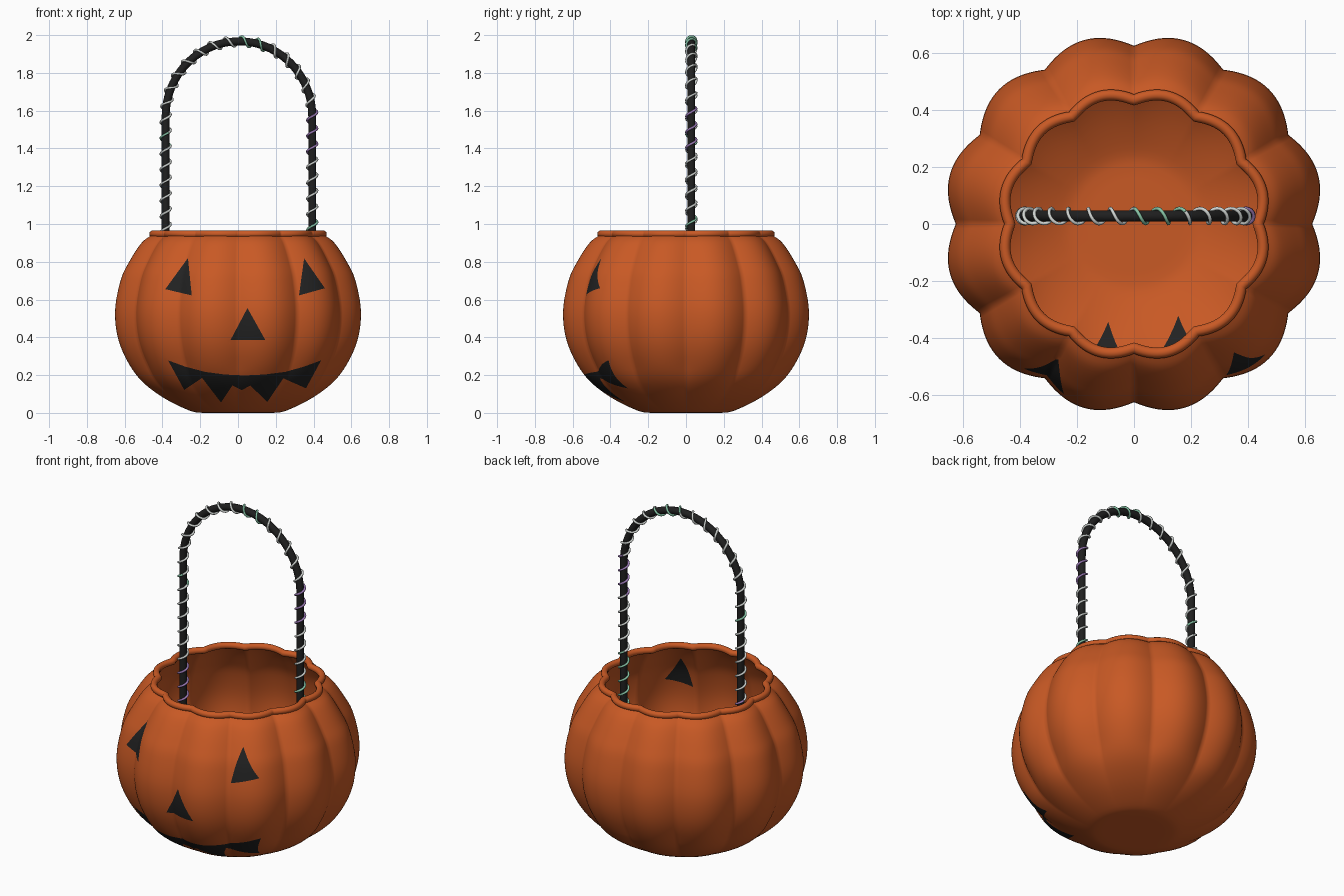
import bpy, bmesh, math
from mathutils import Vector

if "Cube" in bpy.data.objects:
    bpy.data.objects.remove(bpy.data.objects["Cube"])


def material(name, rgb):
    m = bpy.data.materials.new(name)
    m.diffuse_color = (*rgb, 1)
    m.use_nodes = True
    m.node_tree.nodes["Principled BSDF"].inputs["Base Color"].default_value = m.diffuse_color
    return m


ORANGE = material("pumpkin orange", (0.58, 0.10, 0.018))
BLACK = material("face black", (0.016, 0.016, 0.016))
DARK = material("handle black", (0.014, 0.014, 0.014))
SILVER = material("silver wire", (0.62, 0.65, 0.63))
GREEN = material("mint wire", (0.24, 0.55, 0.38))
PURPLE = material("lilac wire", (0.34, 0.20, 0.48))

LOBES = 12


def bump(a):
    """0 in a groove, 1 on top of a lobe."""
    return abs(math.sin(a * LOBES / 2))


def smooth_path(pts, steps):
    """Catmull-Rom curve through 2D points."""
    p = [Vector(q) for q in pts]
    p = [2 * p[0] - p[1]] + p + [2 * p[-1] - p[-2]]
    out = []
    for i in range(1, len(p) - 2):
        a, b, c, d = p[i - 1:i + 3]
        for k in range(steps):
            t = k / steps
            out.append(0.5 * (2 * b + (c - a) * t + (2 * a - 5 * b + 4 * c - d) * t * t
                              + (3 * b - a - 3 * c + d) * t ** 3))
    return out + [p[-2]]


# Pumpkin bowl: lobed open shell
profile = [(0.10, 0), (0.18, 0), (0.262, 0.014), (0.42, 0.092), (0.55, 0.2), (0.64, 0.36),
           (0.667, 0.53), (0.637, 0.7), (0.59, 0.8), (0.523, 0.9), (0.463, 0.945)]
SEG = 240
bm = bmesh.new()
rings = []
for r, z in smooth_path(profile, 5):
    z = max(z, 0)
    depth = 0.065 * min(1, z / 0.25)
    ring = []
    for i in range(SEG):
        a = 2 * math.pi * i / SEG
        rr = r * (1 - depth * (1 - bump(a)))
        ring.append(bm.verts.new((rr * math.cos(a), rr * math.sin(a), z)))
    rings.append(ring)
bm.faces.new(rings[0][::-1])
for lo, hi in zip(rings, rings[1:]):
    for i in range(SEG):
        j = (i + 1) % SEG
        bm.faces.new((lo[i], lo[j], hi[j], hi[i]))

# Painted face: outlines in front view (x, z), cut into the shell
outlines = [
    [(-0.265, 0.82), (-0.385, 0.655), (-0.245, 0.622)],
    [(0.35, 0.818), (0.46, 0.66), (0.323, 0.622)],
    [(0.05, 0.555), (-0.04, 0.385), (0.145, 0.385)],
    [(-0.37, 0.278), (-0.28, 0.245), (-0.175, 0.217), (-0.07, 0.203), (0.035, 0.198),
     (0.14, 0.203), (0.25, 0.217), (0.35, 0.245), (0.44, 0.278), (0.36, 0.13),
     (0.24, 0.183), (0.155, 0.058), (0.065, 0.145), (0.02, 0.12), (-0.03, 0.145),
     (-0.09, 0.055), (-0.19, 0.185), (-0.285, 0.122)],
]


def inside(x, z, poly):
    hit = False
    for (x1, z1), (x2, z2) in zip(poly, poly[1:] + poly[:1]):
        if (z1 > z) != (z2 > z) and x < x1 + (z - z1) * (x2 - x1) / (z2 - z1):
            hit = not hit
    return hit


for poly in outlines:
    for (x1, z1), (x2, z2) in zip(poly, poly[1:] + poly[:1]):
        faces = []
        for f in bm.faces:
            if f.calc_center_median().y > -0.1 or len(f.verts) > 50:
                continue
            xs = [v.co.x for v in f.verts]
            zs = [v.co.z for v in f.verts]
            if (max(xs) >= min(x1, x2) and min(xs) <= max(x1, x2)
                    and max(zs) >= min(z1, z2) and min(zs) <= max(z1, z2)):
                faces.append(f)
        geom = set(faces)
        for f in faces:
            geom.update(f.edges)
            geom.update(f.verts)
        bmesh.ops.bisect_plane(bm, geom=list(geom), dist=1e-5, plane_co=(x1, 0, z1),
                               plane_no=Vector((z2 - z1, 0, x1 - x2)).normalized())

for f in bm.faces:
    f.smooth = True
    c = f.calc_center_median()
    if c.y < -0.1 and any(inside(c.x, c.z, p) for p in outlines):
        f.material_index = 1
mesh = bpy.data.meshes.new("pumpkin_bowl")
bm.to_mesh(mesh)
bm.free()
mesh.materials.append(ORANGE)
mesh.materials.append(BLACK)
bpy.context.collection.objects.link(bpy.data.objects.new("pumpkin_bowl", mesh))


def tube(name, runs, radius, mats, cyclic=False, res=2):
    """Round tube along runs of (points, material index)."""
    cu = bpy.data.curves.new(name, 'CURVE')
    cu.dimensions = '3D'
    cu.bevel_depth = radius
    cu.bevel_resolution = res
    cu.use_fill_caps = not cyclic
    for m in mats:
        cu.materials.append(m)
    for pts, mi in runs:
        s = cu.splines.new('POLY')
        s.points.add(len(pts) - 1)
        for q, p in zip(s.points, pts):
            q.co = (*p, 1)
        s.use_cyclic_u = cyclic
        s.material_index = mi
        s.use_smooth = True
    ob = bpy.data.objects.new(name, cu)
    bpy.context.collection.objects.link(ob)
    bpy.ops.object.select_all(action='DESELECT')
    ob.select_set(True)
    bpy.context.view_layer.objects.active = ob
    bpy.ops.object.convert(target='MESH')


# Rolled rim
rim = []
for i in range(SEG):
    a = 2 * math.pi * i / SEG
    r = 0.434 + 0.028 * bump(a)
    rim.append((r * math.cos(a), r * math.sin(a), 0.947))
tube("rim", [(rim, 0)], 0.019, [ORANGE], cyclic=True, res=3)

# Handle: two straight legs joined by an arch
CX, CY, A, B, Z0, Z1 = 0.005, 0.028, 0.388, 0.397, 0.5, 1.57
LEG = Z1 - Z0
ARC = math.pi * (A + B) / 2
TOTAL = 2 * LEG + ARC


def handle_at(s):
    """Centre point and tangent at distance s from the left foot."""
    if s < LEG:
        return Vector((CX - A, CY, Z0 + s)), Vector((0, 0, 1))
    if s > LEG + ARC:
        return Vector((CX + A, CY, Z1 - (s - LEG - ARC))), Vector((0, 0, -1))
    t = math.pi * (s - LEG) / ARC
    return (Vector((CX - A * math.cos(t), CY, Z1 + B * math.sin(t))),
            Vector((A * math.sin(t), 0, B * math.cos(t))).normalized())


core = [handle_at(0)[0]] + [handle_at(LEG + ARC * i / 48)[0] for i in range(49)] + [handle_at(TOTAL)[0]]
tube("handle", [(core, 0)], 0.021, [DARK], res=3)


# Wire wound around the handle, coloured in stretches
def wire_colour(s):
    p = handle_at(s)[0]
    if p.x < -0.3:
        return 2 if 0.72 < p.z < 0.95 else 1 if 1.41 < p.z < 1.48 else 0
    if p.x > 0.3:
        return 2 if 1.38 < p.z < 1.62 else 1 if 0.72 < p.z < 1.04 else 0
    return 1 if 0.0 < p.x < 0.17 else 0


PITCH, STEPS = 0.083, 18
count = int(TOTAL / PITCH * STEPS)
runs = []
for i in range(count + 1):
    s = TOTAL * i / count
    p, t = handle_at(s)
    side = Vector((0, 1, 0))
    out = side.cross(t)
    w = 2 * math.pi * s / PITCH
    p = p + 0.0265 * (math.cos(w) * out + math.sin(w) * side)
    c = wire_colour(s)
    if not runs or runs[-1][1] != c:
        if runs:
            runs[-1][0].append(p)
        runs.append(([], c))
    runs[-1][0].append(p)
tube("handle_wire", runs, 0.0065, [SILVER, GREEN, PURPLE], res=1)
